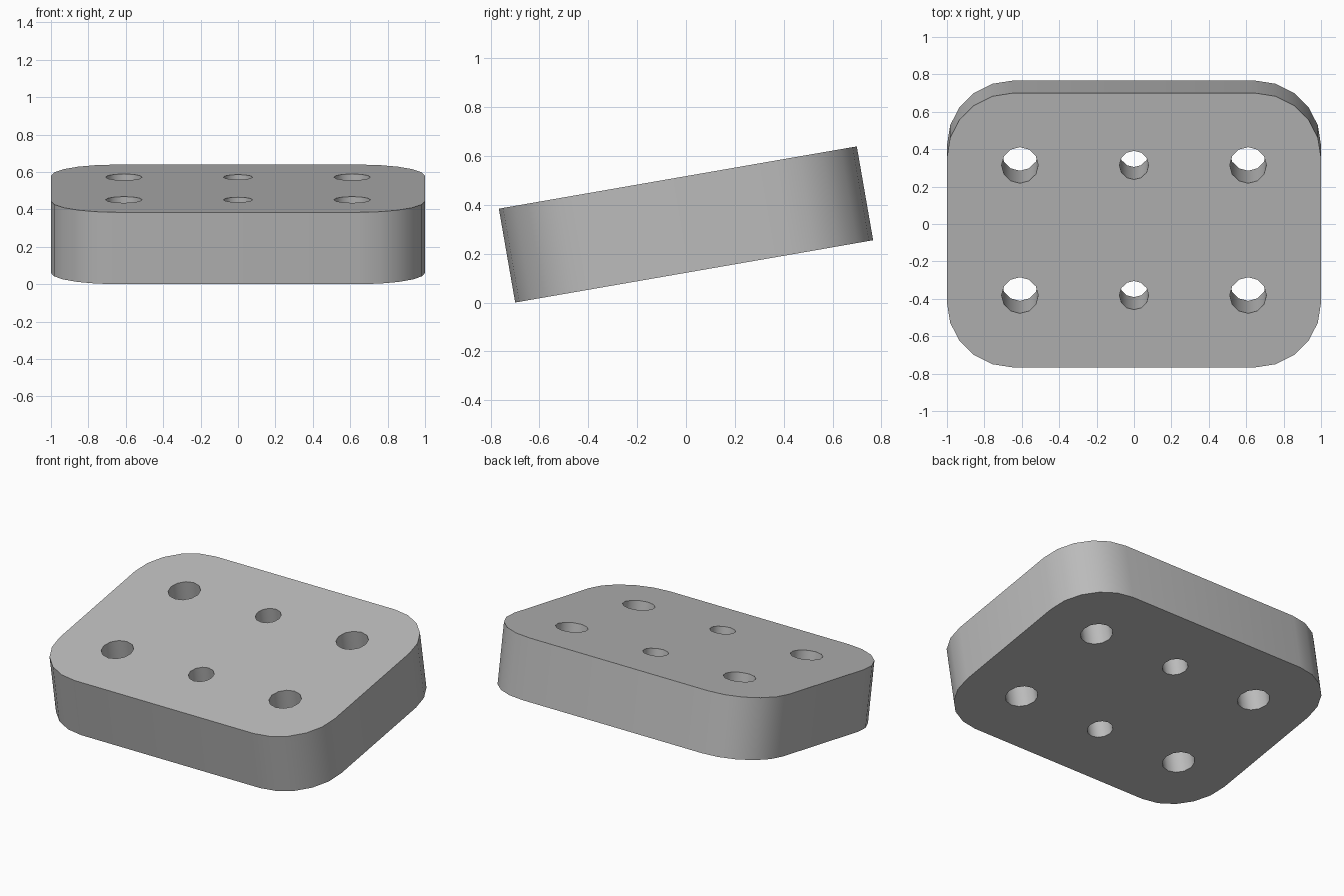
import bpy, bmesh
from math import sin, cos, pi, radians

cube = bpy.data.objects.get("Cube")
if cube:
    bpy.data.objects.remove(cube, do_unlink=True)

HALF_X, HALF_Y, HALF_THICK = 1.0, 0.744, 0.195
CORNER, CORNER_STEPS = 0.35, 5
TILT = radians(9.87)


def arc(cx, cy, r, start, sweep, steps):
    return [(cx + r * cos(start + sweep * i / steps),
             cy + r * sin(start + sweep * i / steps)) for i in range(steps + 1)]


def add_loop(curve, points):
    spline = curve.splines.new('POLY')
    spline.points.add(len(points) - 1)
    for p, (x, y) in zip(spline.points, points):
        p.co = (x, y, 0, 1)
    spline.use_cyclic_u = True


# Flat profile, filled and extruded; inner loops become through holes
profile = bpy.data.curves.new("plate_profile", 'CURVE')
profile.dimensions = '2D'
profile.fill_mode = 'BOTH'
profile.extrude = HALF_THICK

# Rounded rectangular outline
outline = []
for i, (sx, sy) in enumerate([(1, 1), (-1, 1), (-1, -1), (1, -1)]):
    outline += arc(sx * (HALF_X - CORNER), sy * (HALF_Y - CORNER),
                   CORNER, i * pi / 2, pi / 2, CORNER_STEPS)
add_loop(profile, outline)

# Two rows of holes: large, small, large
for y in (-0.353, 0.353):
    for x, r in ((-0.61, 0.098), (0, 0.078), (0.61, 0.098)):
        add_loop(profile, arc(x, y, r, 0, 2 * pi, 12)[:-1])

plate = bpy.data.objects.new("drilled_plate", profile)
bpy.context.collection.objects.link(plate)
bpy.ops.object.select_all(action='DESELECT')
plate.select_set(True)
bpy.context.view_layer.objects.active = plate
bpy.ops.object.convert(target='MESH')
plate = bpy.context.view_layer.objects.active
plate.name = "drilled_plate"

# Weld the caps to the walls
bm = bmesh.new()
bm.from_mesh(plate.data)
bmesh.ops.remove_doubles(bm, verts=bm.verts, dist=0.0005)
bmesh.ops.recalc_face_normals(bm, faces=bm.faces)
bm.to_mesh(plate.data)
bm.free()

# Tilt the plate, resting on its front lower edge
plate.rotation_euler.x = TILT
plate.location.z = HALF_Y * sin(TILT) + HALF_THICK * cos(TILT)

# Plain grey finish
grey = bpy.data.materials.new("plain_grey")
grey.use_nodes = True
color = (0.5, 0.5, 0.5, 1)
grey.diffuse_color = color
grey.node_tree.nodes["Principled BSDF"].inputs["Base Color"].default_value = color
plate.data.materials.clear()
plate.data.materials.append(grey)

bpy.ops.object.shade_smooth_by_angle(angle=radians(40))
